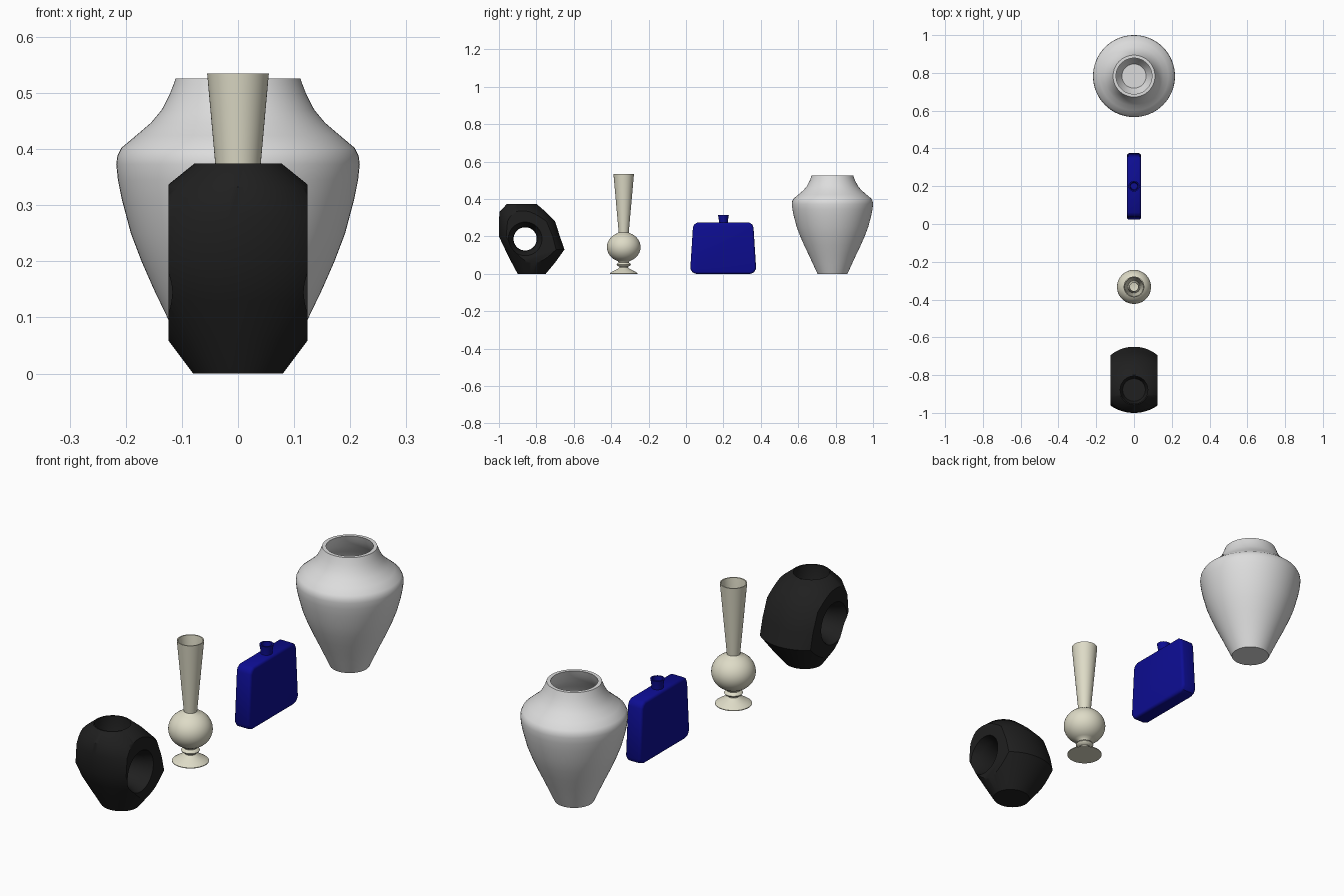
import bpy, bmesh, math
from mathutils import Matrix

if "Cube" in bpy.data.objects:
    bpy.data.objects.remove(bpy.data.objects["Cube"])


def material(name, rgb):
    m = bpy.data.materials.new(name)
    m.diffuse_color = (*rgb, 1)
    m.use_nodes = True
    m.node_tree.nodes["Principled BSDF"].inputs["Base Color"].default_value = m.diffuse_color
    return m


WHITE = material("white_ceramic", (0.72, 0.72, 0.72))
CREAM = material("cream_ceramic", (0.73, 0.71, 0.57))
BLUE = material("blue_glass", (0.004, 0.004, 0.29))
BLACK = material("black_ceramic", (0.014, 0.014, 0.014))


def finish(name, bm, mat):
    bmesh.ops.recalc_face_normals(bm, faces=bm.faces[:])
    me = bpy.data.meshes.new(name)
    bm.to_mesh(me)
    bm.free()
    ob = bpy.data.objects.new(name, me)
    bpy.context.collection.objects.link(ob)
    me.materials.append(mat)
    return ob


def smooth(ob, angle):
    bpy.ops.object.select_all(action='DESELECT')
    ob.select_set(True)
    bpy.context.view_layer.objects.active = ob
    bpy.ops.object.shade_smooth_by_angle(angle=math.radians(angle))


def loft(rings, n=64):
    """Closed solid through elliptical rings (centre_y, half_x, half_y, z)."""
    bm = bmesh.new()
    loops = []
    for cy, rx, ry, z in rings:
        loops.append([bm.verts.new((rx * math.cos(2 * math.pi * i / n),
                                    cy + ry * math.sin(2 * math.pi * i / n), z)) for i in range(n)])
    for a, b in zip(loops, loops[1:]):
        for i in range(n):
            j = (i + 1) % n
            bm.faces.new((a[i], a[j], b[j], b[i]))
    bm.faces.new(loops[0])
    bm.faces.new(loops[-1])
    return bm


def lathe(profile, y):
    return loft([(y, r, r, z) for r, z in profile])


def boolean(ob, cutter, op):
    mod = ob.modifiers.new(op.lower(), 'BOOLEAN')
    mod.operation, mod.solver, mod.object = op, 'EXACT', cutter
    bpy.context.view_layer.objects.active = ob
    bpy.ops.object.modifier_apply(modifier=mod.name)
    bpy.data.objects.remove(cutter)


# White urn: outer wall up, rim, inner wall down to the floor
outer = [(0.08, 0), (0.103, 0.05), (0.126, 0.1), (0.15, 0.15), (0.172, 0.2), (0.191, 0.25),
         (0.207, 0.31), (0.214, 0.345), (0.217, 0.373), (0.215, 0.388), (0.208, 0.402),
         (0.182, 0.424), (0.155, 0.447), (0.136, 0.47), (0.122, 0.497), (0.115, 0.515), (0.111, 0.526)]
inner = [(r - 0.016, max(z, 0.015)) for r, z in reversed(outer)]
smooth(finish("white_urn", lathe(outer + inner, 0.783), WHITE), 40)

# Cream bud vase: flared foot, collar, round belly and tapering open neck
Y = -0.333
belly = [(0.09 * math.cos(math.radians(a)), 0.143 + 0.08 * math.sin(math.radians(a)))
         for a in range(-70, 71, 10)]
belly_in = [(r - 0.007, 0.143 + (z - 0.143) * 0.93) for r, z in reversed(belly)]
foot = [(0.074, 0), (0.074, 0.003), (0.058, 0.014), (0.036, 0.024), (0.023, 0.034), (0.023, 0.038),
        (0.034, 0.043), (0.038, 0.049), (0.034, 0.056), (0.027, 0.06)]
neck = [(0.027, 0.222), (0.055, 0.535), (0.050, 0.535), (0.022, 0.222)]
smooth(finish("cream_bud_vase", lathe(foot + belly + neck + belly_in, Y), CREAM), 45)

# Blue flask: chamfered outline extruded in x with rounded edges
half = [(0.145, 0), (0.165, 0.008), (0.176, 0.028), (0.162, 0.248), (0.155, 0.264), (0.138, 0.275)]
outline = [(0.199 + y, z) for y, z in half] + [(0.199 - y, z) for y, z in reversed(half)]
bm = bmesh.new()
face = bm.faces.new([bm.verts.new((-0.037, y, z)) for y, z in outline])
ext = bmesh.ops.extrude_face_region(bm, geom=[face])
new = [g for g in ext["geom"] if isinstance(g, bmesh.types.BMVert)]
bmesh.ops.translate(bm, verts=new, vec=(0.074, 0, 0))
rims = [e for e in bm.edges if abs(e.verts[0].co.x - e.verts[1].co.x) < 1e-6]
bmesh.ops.bevel(bm, geom=rims, offset=0.012, segments=3, profile=0.5, affect='EDGES')
smooth(finish("blue_flask_body", bm, BLUE), 35)
spout = [(0.024, 0.27), (0.024, 0.285), (0.029, 0.315), (0.022, 0.315), (0.018, 0.277)]
smooth(finish("blue_flask_spout", lathe(spout, 0.2), BLUE), 35)

# Black vase: leaning round body, given as (front y, back y, half width, z)
sections = [(-0.90, -0.75, 0.08, 0), (-0.932, -0.70, 0.125, 0.06), (-0.967, -0.65, 0.178, 0.13),
            (-1.0, -0.674, 0.192, 0.2), (-1.0, -0.70, 0.172, 0.28), (-0.997, -0.75, 0.13, 0.332),
            (-0.957, -0.80, 0.078, 0.374)]
vase = finish("black_vase", loft([((a + b) / 2, w, (b - a) / 2, z) for a, b, w, z in sections]), BLACK)

# Flat sides
bm = bmesh.new()
bmesh.ops.create_cube(bm, size=1, matrix=Matrix.Translation((0, -0.825, 0.2)) @ Matrix.Diagonal((0.248, 1, 1, 1)))
boolean(vase, finish("side_trim_cutter", bm, BLACK), 'INTERSECT')

# Flaring hole right through the sides
bm = lathe([(0.094, -0.14), (0.09, -0.124), (0.075, -0.09), (0.065, -0.05), (0.062, 0),
            (0.065, 0.05), (0.075, 0.09), (0.09, 0.124), (0.094, 0.14)], 0)
bm.transform(Matrix.Translation((0, -0.86, 0.187)) @ Matrix.Rotation(math.pi / 2, 4, 'Y'))
boolean(vase, finish("side_hole_cutter", bm, BLACK), 'DIFFERENCE')

# Opening in the top
boolean(vase, finish("mouth_cutter", lathe([(0.06, 0.285), (0.073, 0.32), (0.073, 0.42)], -0.8785), BLACK), 'DIFFERENCE')
smooth(vase, 40)
